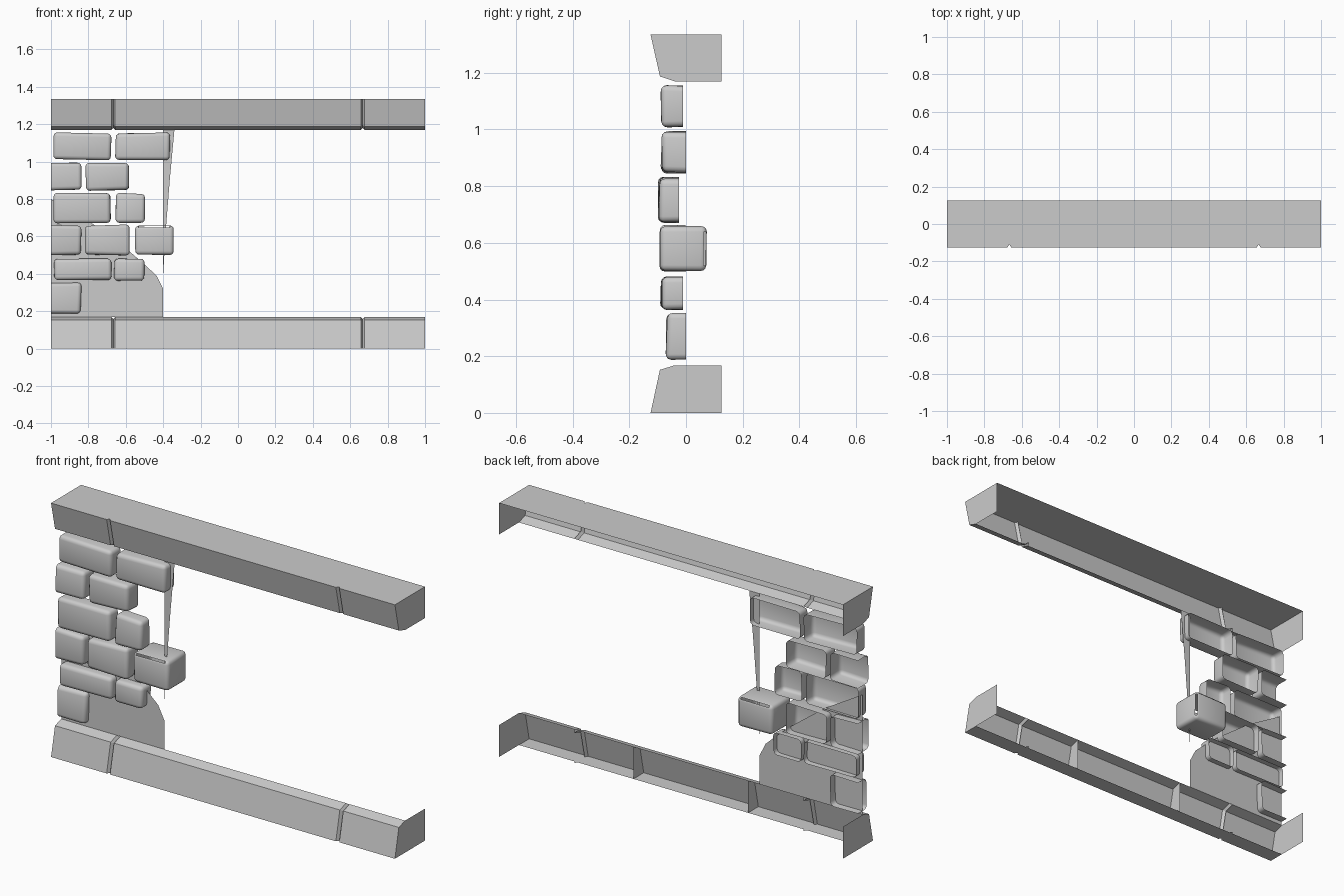
import bpy, bmesh, random
from mathutils import Vector

if "Cube" in bpy.data.objects:
    bpy.data.objects.remove(bpy.data.objects["Cube"])

random.seed(4)


def finish(name, bm, smooth=False):
    me = bpy.data.meshes.new(name)
    bm.to_mesh(me)
    bm.free()
    ob = bpy.data.objects.new(name, me)
    bpy.context.collection.objects.link(ob)
    if smooth:
        bpy.ops.object.select_all(action='DESELECT')
        ob.select_set(True)
        bpy.context.view_layer.objects.active = ob
        bpy.ops.object.shade_smooth_by_angle(angle=0.7)
    return ob


def polygon(bm, pts):
    return bm.faces.new([bm.verts.new(p) for p in pts])


# Beams: an open-backed profile lofted along x, with V joints
G, W = 2 / 3, 0.01
STATIONS = [(-1, 0), (-G - W, 0), (-G, 1), (-G + W, 0),
            (G - W, 0), (G, 1), (G + W, 0), (1, 0)]


def beam(name, profile, cap, inset_z, ribs=()):
    bm = bmesh.new()
    rows = []
    for x, d in STATIONS:
        row = []
        for i, (y, z) in enumerate(profile):
            front = d if y < 0 else 0
            lip = d if i == len(profile) - 1 or i == len(profile) - 2 else 0
            row.append(bm.verts.new((x, y + 0.015 * front, z + inset_z * lip)))
        rows.append(row)
    for a, b in zip(rows, rows[1:]):
        for i in range(len(profile) - 1):
            bm.faces.new((a[i], b[i], b[i + 1], a[i + 1]))
    for x in (-1, 1):
        polygon(bm, [(x, y, z) for y, z in cap])
    for x in ribs:
        polygon(bm, [(x, y, z) for y, z in profile])
    bmesh.ops.recalc_face_normals(bm, faces=bm.faces)
    return finish(name, bm)


low = [(-0.04, 0), (-0.125, 0), (-0.092, 0.152), (-0.04, 0.168)]
beam("bottom_beam", low, low[1:] + [(0.125, 0.168), (0.125, 0)], -0.01,
     ribs=(-1 / 3, 1 / 3))
top = [(0.125, 1.335), (-0.125, 1.335), (-0.092, 1.187), (-0.04, 1.17)]
beam("top_beam", top, top + [(0.125, 1.17)], 0.01)


# Bricks: rounded boxes, cut open at the back and at the wall's end
def brick(name, x0, x1, z0, z1, y0, y1, open_back=True, jitter=0.005):
    half = x0 <= -1
    lo = Vector((x0 - (0.1 if half else 0), y0, z0))
    hi = Vector((x1, y1 + (0.1 if open_back else 0), z1))
    bm = bmesh.new()
    bmesh.ops.create_cube(bm, size=1)
    for v in bm.verts:
        for k in range(3):
            v.co[k] = lo[k] + (v.co[k] + 0.5) * (hi[k] - lo[k])
            v.co[k] += random.uniform(-jitter, jitter)
    bmesh.ops.bevel(bm, geom=bm.edges[:], offset=0.02, segments=3,
                    profile=0.5, affect='EDGES')
    cuts = []
    if open_back:
        cuts.append(((0, y1, 0), (0, 1, 0)))
    if half:
        cuts.append(((-1, 0, 0), (-1, 0, 0)))
    for co, no in cuts:
        bmesh.ops.bisect_plane(bm, geom=bm.verts[:] + bm.edges[:] + bm.faces[:],
                               plane_co=co, plane_no=no, clear_outer=True)
    if not open_back:
        # chipped slits along the top and outer edges
        mid = (lo + hi) / 2
        gone = []
        for f in bm.faces:
            c, n = f.calc_center_median(), f.normal
            if f.calc_area() < 0.003 and abs(n.y) > 0.3:
                if n.z > 0.3 and abs(c.x - mid.x) < 0.03:
                    gone.append(f)
                elif n.x > 0.3 and abs(c.z - mid.z) < 0.03 and c.y > mid.y:
                    gone.append(f)
        bmesh.ops.delete(bm, geom=gone, context='FACES')
    return finish(name, bm, True)


# courses: z range, y range, x spans
COURSES = [
    (0.190, 0.350, -0.068, 0.0, [(-1, -0.84)]),
    (0.365, 0.483, -0.088, -0.010, [(-0.985, -0.68), (-0.66, -0.50)]),
    (0.502, 0.660, -0.090, 0.0, [(-1, -0.84), (-0.815, -0.58)]),
    (0.675, 0.830, -0.097, -0.025, [(-0.985, -0.68), (-0.655, -0.50)]),
    (0.848, 0.993, -0.087, 0.0, [(-1, -0.84), (-0.812, -0.58)]),
    (1.010, 1.153, -0.088, -0.010, [(-0.985, -0.68), (-0.655, -0.367)]),
]
for r, (z0, z1, y0, y1, spans) in enumerate(COURSES):
    for c, (x0, x1) in enumerate(spans):
        brick(f"brick_{r}_{c}", x0, x1, z0, z1, y0, y1)
brick("loose_brick", -0.55, -0.345, 0.502, 0.658, -0.09, 0.072, False, 0.002)


# Plaster: flat broken sheet and a thin sliver under the top beam
def sheet(name, pts):
    bm = bmesh.new()
    polygon(bm, [(x, -0.04, z) for x, z in pts])
    finish(name, bm)


sheet("plaster_patch", [(-1, 0.168), (-0.4, 0.168), (-0.4, 0.32), (-0.435, 0.39),
                        (-0.50, 0.45), (-0.58, 0.52), (-0.78, 0.67), (-1, 0.80)])
sheet("plaster_sliver", [(-0.4, 0.40), (-0.385, 0.65), (-0.365, 0.90),
                         (-0.34, 1.17), (-0.4, 1.17)])
